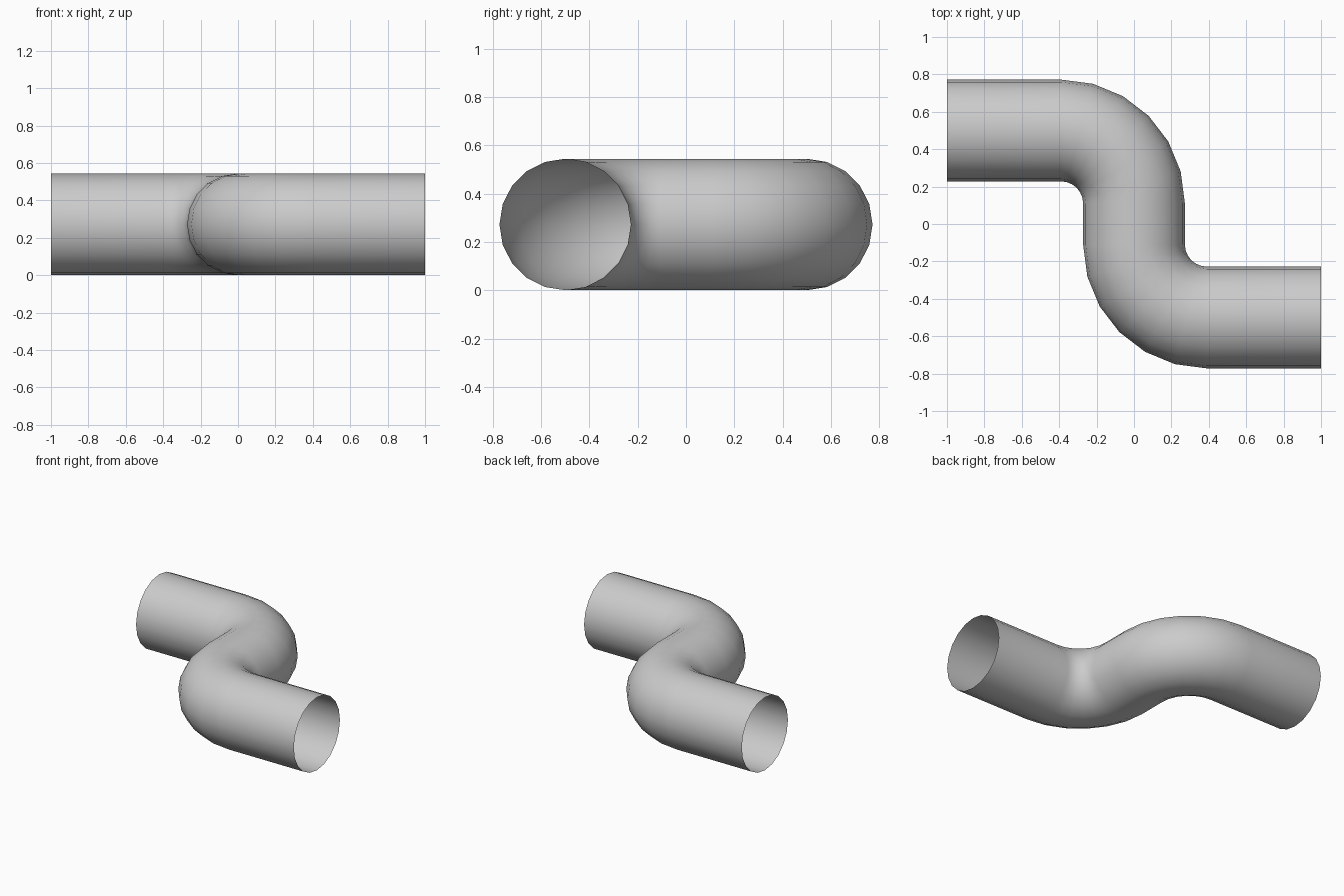
import bpy
import bmesh
from math import sin, cos, pi, radians
from mathutils import Vector

if "Cube" in bpy.data.objects:
    bpy.data.objects.remove(bpy.data.objects["Cube"], do_unlink=True)

RADIUS = 0.272      # pipe radius
SIDES = 20
BEND = 0.39         # centre-line bend radius
OFFSET = 0.5        # sideways offset of each straight end
STEPS = 6           # segments in each elbow

grey = bpy.data.materials.new("light_grey")
grey.use_nodes = True
colour = (0.6, 0.6, 0.6, 1)
grey.diffuse_color = colour
grey.node_tree.nodes["Principled BSDF"].inputs["Base Color"].default_value = colour

# Centre line as (x, y, heading): straight end plus one elbow
half = [(-1, OFFSET, 0)]
for i in range(STEPS + 1):
    a = radians(90) * i / STEPS
    half.append((-BEND + BEND * sin(a), OFFSET - BEND + BEND * cos(a), -a))
# The other half is the same path turned half a circle about the middle
path = half + [(-x, -y, a) for x, y, a in reversed(half)]

# Sweep an open circular section along the centre line
bm = bmesh.new()
rings = []
for x, y, a in path:
    side = Vector((-sin(a), cos(a), 0))
    centre = Vector((x, y, RADIUS))
    ring = []
    for k in range(SIDES):
        t = 2 * pi * k / SIDES
        ring.append(bm.verts.new(centre + RADIUS * (cos(t) * side + sin(t) * Vector((0, 0, 1)))))
    rings.append(ring)
for r, s in zip(rings, rings[1:]):
    for k in range(SIDES):
        n = (k + 1) % SIDES
        bm.faces.new((r[k], r[n], s[n], s[k]))

# Make the faces point outward
bm.normal_update()
first = bm.faces[:][0]
if first.normal.dot(first.calc_center_median() - Vector((first.calc_center_median().x, OFFSET, RADIUS))) < 0:
    bmesh.ops.reverse_faces(bm, faces=bm.faces[:])
for f in bm.faces:
    f.smooth = True

mesh = bpy.data.meshes.new("bent_pipe")
bm.to_mesh(mesh)
bm.free()
mesh.materials.append(grey)
pipe = bpy.data.objects.new("bent_pipe", mesh)
bpy.context.collection.objects.link(pipe)
